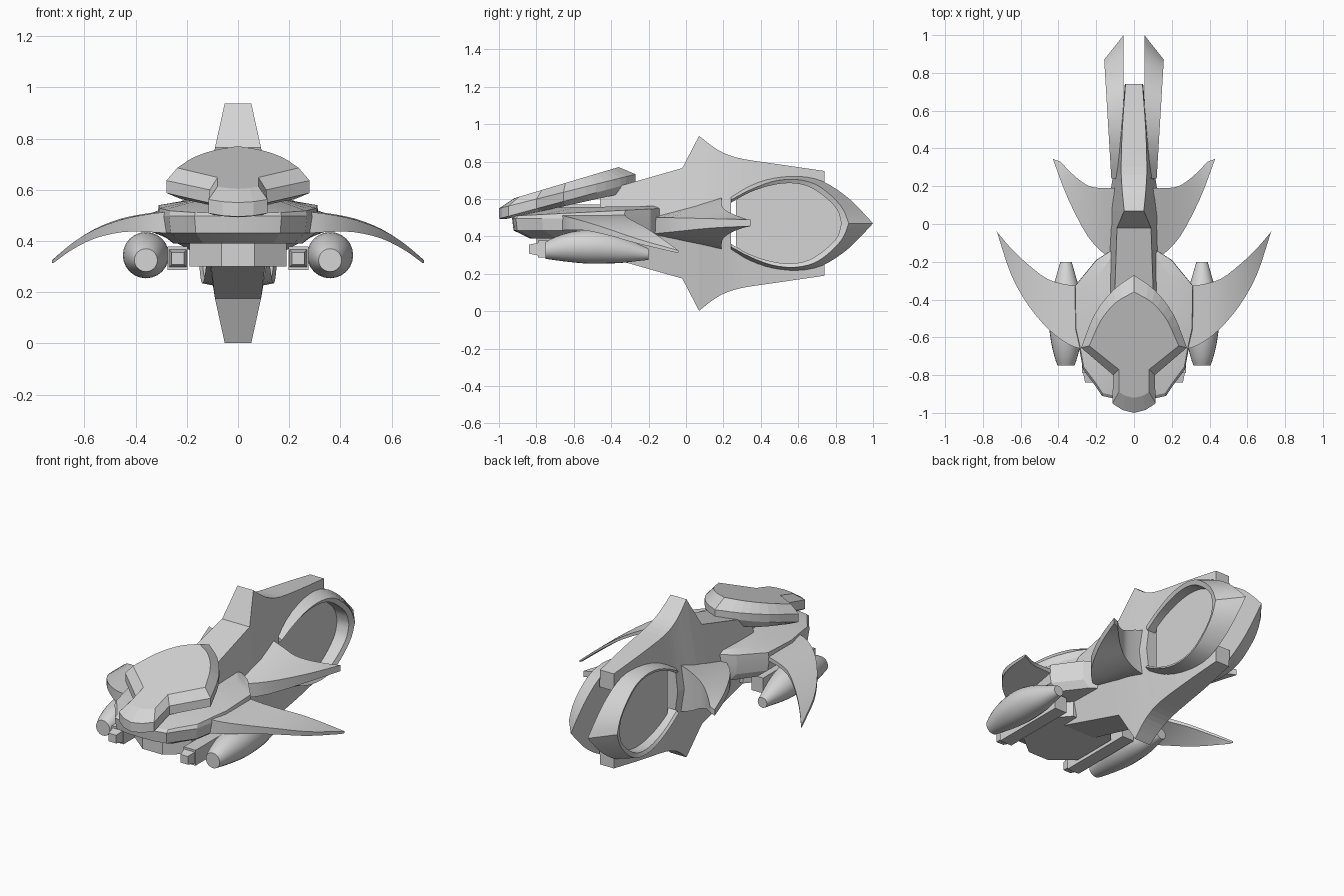
import bpy
import bmesh
import math

if "Cube" in bpy.data.objects:
    bpy.data.objects.remove(bpy.data.objects["Cube"])

MID = 0.47  # height of the long axis

GREY = (0.66, 0.66, 0.66, 1)
grey = bpy.data.materials.new("hull_grey")
grey.use_nodes = True
grey.diffuse_color = GREY
grey.node_tree.nodes["Principled BSDF"].inputs["Base Color"].default_value = GREY


def loft(name, rings, mirror=False, smooth=None):
    """Skin a list of equal-length closed rings and cap both ends."""
    bm = bmesh.new()
    rows = [[bm.verts.new(p) for p in ring] for ring in rings]
    n = len(rows[0])
    for a, b in zip(rows, rows[1:]):
        for i in range(n):
            j = (i + 1) % n
            bm.faces.new((a[i], a[j], b[j], b[i]))
    bm.faces.new(rows[0][::-1])
    bm.faces.new(rows[-1])
    bmesh.ops.recalc_face_normals(bm, faces=bm.faces)
    mesh = bpy.data.meshes.new(name)
    bm.to_mesh(mesh)
    bm.free()
    mesh.materials.append(grey)
    ob = bpy.data.objects.new(name, mesh)
    bpy.context.collection.objects.link(ob)
    if smooth:
        bpy.ops.object.select_all(action='DESELECT')
        ob.select_set(True)
        bpy.context.view_layer.objects.active = ob
        bpy.ops.object.shade_smooth_by_angle(angle=math.radians(smooth))
    if mirror:
        ob.modifiers.new("mirror", 'MIRROR')
    return ob


def curve(points, steps=3):
    """Pass a smooth curve through tuples of any length."""
    def beyond(a, b):
        return tuple(2 * u - v for u, v in zip(a, b))
    p = [beyond(points[0], points[1]), *points, beyond(points[-1], points[-2])]
    out = []
    for quad in zip(p, p[1:], p[2:], p[3:]):
        for t in (k / steps for k in range(steps)):
            out.append(tuple(
                b + t * ((c - a) + t * (2 * a - 5 * b + 4 * c - d + t * (3 * (b - c) + d - a))) / 2
                for a, b, c, d in zip(*quad)))
    return out + [points[-1]]


def both_sides(half):
    """Close a half outline, from front centre to back centre, across x."""
    return half + [(-x, y) for x, y in half[-2:0:-1]]


def above_below(half):
    """Curve an upper (y, z) path and continue it down to its reflection."""
    half = curve(half)
    return half + [(y, 2 * MID - z) for y, z in half[-2::-1]]


def box(name, x, y, z, mirror=False):
    ends = [[(x[0], v, z[0]), (x[1], v, z[0]), (x[1], v, z[1]), (x[0], v, z[1])] for v in y]
    return loft(name, ends, mirror)


# Central body with upper and lower fins: y, top height, top half width, waist half width
nose_part = [(-0.46, 0.64, 0.105, 0.14), (-0.02, 0.765, 0.09, 0.13)]
tail_part = curve([(0.07, 0.938, 0.052, 0.135), (0.13, 0.89, 0.058, 0.13),
                   (0.20, 0.847, 0.064, 0.12), (0.30, 0.815, 0.068, 0.105),
                   (0.50, 0.785, 0.062, 0.085), (0.74, 0.75, 0.045, 0.055)])
rings = []
for y, top, w, waist in nose_part + tail_part:
    low = 2 * MID - top
    rings.append([(-w, y, top), (w, y, top), (waist, y, MID),
                  (w, y, low), (-w, y, low), (-waist, y, MID)])
body = loft("body", rings)

# Rear hoops, open at the front and pointed at the back
outer = above_below([(0.24, 0.63), (0.34, 0.68), (0.46, 0.713), (0.60, 0.722),
                     (0.73, 0.695), (0.85, 0.62), (0.93, 0.545), (1.0, MID)])
ridge = above_below([(0.24, 0.595), (0.34, 0.648), (0.46, 0.693), (0.58, 0.705),
                     (0.69, 0.68), (0.78, 0.615), (0.84, 0.545), (0.87, MID)])
inner = above_below([(0.24, 0.58), (0.34, 0.635), (0.45, 0.672), (0.56, 0.685),
                     (0.66, 0.665), (0.75, 0.605), (0.81, 0.54), (0.83, MID)])
rings = []
for o, r, i in zip(outer, ridge, inner):
    reach = 0.12 + 0.06 * (r[0] - 0.24)
    rings.append([(0.055, *o), (reach, *r), (reach - 0.012, *i), (0.055, *i)])
loft("rear_hoop", rings, mirror=True, smooth=25)

# Wheel opening through the body, and the discs that fill it
cutter = loft("wheel_cutter", [[(x, y, z) for y, z in ridge] for x in (-0.3, 0.3)])
cutter.hide_render = True
cutter.hide_viewport = True
cutter.display_type = 'WIRE'
opening = body.modifiers.new("wheel_opening", 'BOOLEAN')
opening.operation = 'DIFFERENCE'
opening.solver = 'EXACT'
opening.object = cutter
disc = [(0.268, 0.59)] + [p for p in inner if p[0] > 0.27] + [(0.268, 0.35)]
loft("wheel_disc", [[(x, y, z) for y, z in disc] for x in (0.055, 0.068)], mirror=True)

# Front hull: stacked outlines, a long sloping top and an upright back
hull = both_sides([(0, -0.93), (0.10, -0.925), (0.17, -0.91), (0.21, -0.85),
                   (0.27, -0.77), (0.29, -0.66), (0.312, -0.56), (0.315, -0.33),
                   (0.20, -0.19), (0.12, -0.14), (0, -0.14)])
rings = []
for wide, long, z, rise in ((0.80, 0.88, 0.39, 0), (0.97, 0.99, 0.432, 0), (1, 1, 0.497, 0),
                            (0.985, 0.98, 0.51, 0.05), (0.6, 0.7, 0.555, 0.01)):
    rings.append([(x * wide, -0.14 + (y + 0.14) * long, z + rise * (y + 0.93))
                  for x, y in hull])
loft("front_hull", rings, smooth=15)

# Tilted canopy: underside, wall foot, rim and top face, each with its own slope
under = [(0, -0.965), (0.05, -0.95), (0.095, -0.92), (0.09, -0.76)]
under += curve([(0.22, -0.645), (0.17, -0.46), (0.09, -0.36), (0, -0.30)])
rim = [(0, -1), (0.06, -0.985), (0.115, -0.95), (0.11, -0.80)]
rim += curve([(0.28, -0.655), (0.21, -0.48), (0.11, -0.35), (0, -0.27)])
crown = [(0, -0.92), (0.045, -0.91), (0.08, -0.89), (0.08, -0.77)]
crown += curve([(0.237, -0.645), (0.175, -0.51), (0.095, -0.415), (0, -0.36)])
rings = []
for half, z, slope in ((under, 0.485, 0.22), (rim, 0.495, 0.268),
                       (rim, 0.55, 0.25), (crown, 0.58, 0.298)):
    rings.append([(x, y, z + slope * (y + 1)) for x, y in both_sides(half)])
loft("canopy", rings)

# Neck joining canopy and hull
box("canopy_neck", (-0.09, 0.09), (-0.76, -0.42), (0.50, 0.572))

# Front wings: x, y, top and bottom of the leading edge, then of the trailing edge
front_wing = [
    (0.27, -0.665, 0.515, 0.43, 0.27, -0.33, 0.52, 0.49),
    (0.35, -0.635, 0.505, 0.435, 0.36, -0.32, 0.507, 0.485),
    (0.45, -0.56, 0.485, 0.435, 0.46, -0.29, 0.487, 0.465),
    (0.56, -0.43, 0.445, 0.41, 0.56, -0.215, 0.447, 0.43),
    (0.65, -0.27, 0.39, 0.365, 0.65, -0.13, 0.39, 0.375),
    (0.72, -0.06, 0.33, 0.315, 0.727, -0.04, 0.325, 0.315)]
# Rear winglets: wedges with a tall back face
rear_winglet = [
    (0.09, -0.20, 0.50, 0.41, 0.09, 0.19, 0.61, 0.33),
    (0.15, -0.165, 0.50, 0.415, 0.16, 0.19, 0.585, 0.35),
    (0.245, -0.065, 0.50, 0.425, 0.235, 0.20, 0.55, 0.39),
    (0.35, 0.135, 0.495, 0.445, 0.31, 0.25, 0.52, 0.425),
    (0.43, 0.345, 0.49, 0.455, 0.39, 0.33, 0.49, 0.455)]
for name, stations in (("front_wing", front_wing), ("rear_winglet", rear_winglet)):
    rings = [[(lx, ly, lt), (tx, ty, tt), (tx, ty, tb), (lx, ly, lb)]
             for lx, ly, lt, lb, tx, ty, tt, tb in curve(stations)]
    loft(name, rings, mirror=True, smooth=20)

# Engine pods: y, radius, centre height
rings = []
for y, r, z in curve([(-0.75, 0.045, 0.325), (-0.70, 0.062, 0.335), (-0.62, 0.08, 0.343),
                      (-0.53, 0.09, 0.345), (-0.44, 0.087, 0.342), (-0.35, 0.072, 0.33),
                      (-0.27, 0.05, 0.317), (-0.20, 0.03, 0.305)], 2):
    rings.append([(0.36 + r * math.cos(a), y, z + r * math.sin(a))
                  for a in (math.tau * k / 24 for k in range(24))])
loft("engine_pod", rings, mirror=True, smooth=40)

# Square barrels beneath the hull, with tapered muzzles
box("barrel", (0.197, 0.275), (-0.79, -0.33), (0.287, 0.378), mirror=True)
rings = []
for y, r in ((-0.84, 0.024), (-0.78, 0.036)):
    rings.append([(0.235 + sx * r, y, 0.332 + sz * r)
                  for sx, sz in ((-1, -1), (1, -1), (1, 1), (-1, 1))])
loft("barrel_muzzle", rings, mirror=True)

# Chamfered belly block
belly = both_sides([(0, -0.80), (0.065, -0.80), (0.14, -0.74), (0.19, -0.70),
                    (0.19, -0.42), (0.13, -0.35), (0, -0.35)])
loft("belly_block", [[(x, y, z) for x, y in belly] for z in (0.30, 0.40)])
